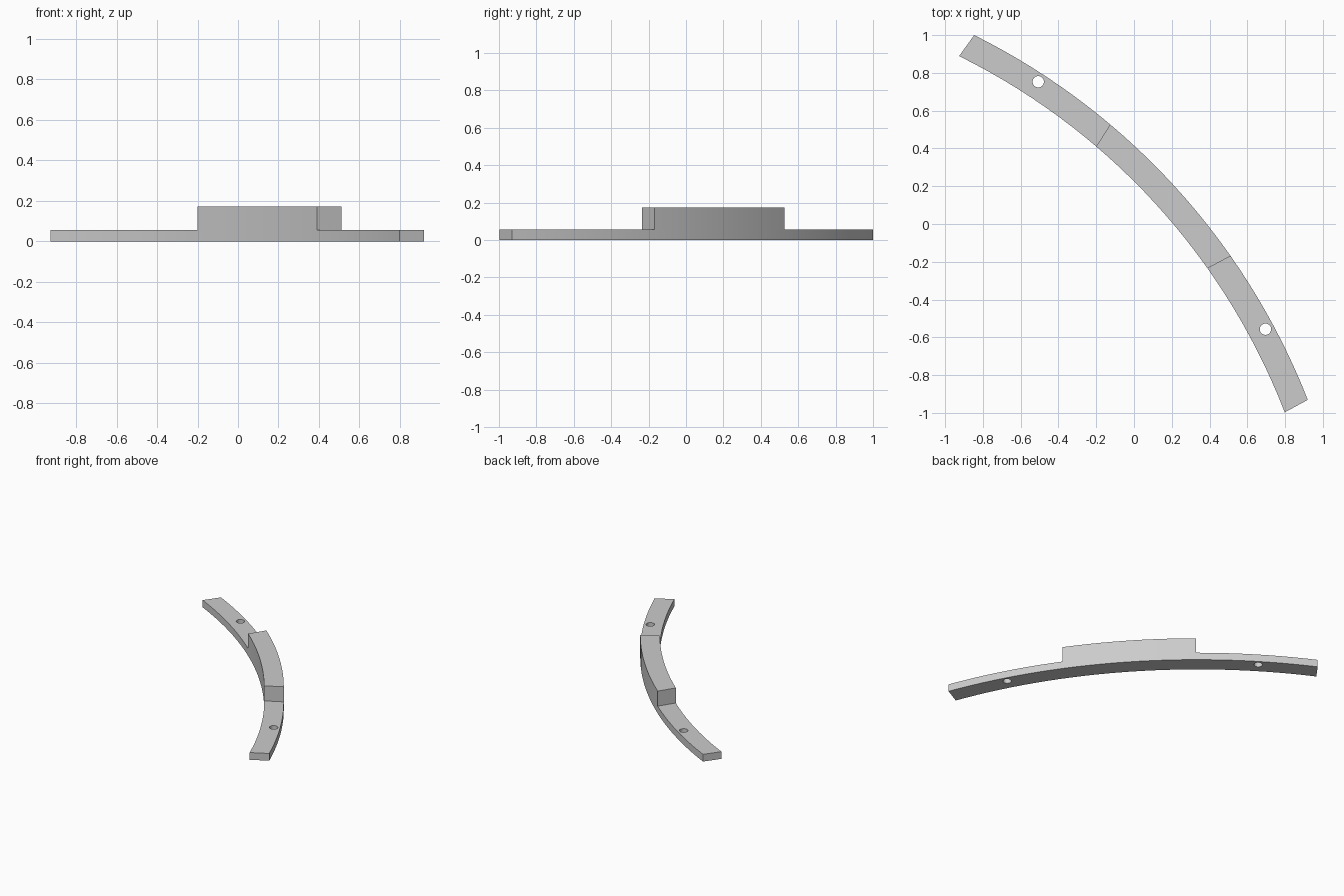
import bpy, bmesh, math
from mathutils import Vector

old = bpy.data.objects.get("Cube")
if old:
    bpy.data.objects.remove(old, do_unlink=True)

BASE_TOP, BLOCK_TOP, STEPS = 0.056, 0.173, 10

grey = bpy.data.materials.new("plain_grey")
grey.use_nodes = True
colour = (0.6, 0.6, 0.6, 1)
grey.diffuse_color = colour
grey.node_tree.nodes["Principled BSDF"].inputs["Base Color"].default_value = colour


def arc_point(start, end, rise, u):
    """Point on a circular arc over a chord, with u from -1 to 1 along it."""
    a, b = Vector(start), Vector(end)
    half = (b - a).length / 2
    radius = (half ** 2 + rise ** 2) / (2 * rise)
    along = (b - a).normalized()
    outward = Vector((-along.y, along.x))
    height = math.sqrt(radius ** 2 - (u * half) ** 2) - radius + rise
    return (a + b) / 2 + along * u * half + outward * height


def stations(marks):
    """Evenly divide each stretch between consecutive marks."""
    out = [marks[0]]
    for a, b in zip(marks, marks[1:]):
        out += [a + (b - a) * i / STEPS for i in range(1, STEPS + 1)]
    return out


def raise_faces(bm, faces, height):
    result = bmesh.ops.extrude_face_region(bm, geom=faces)["geom"]
    moved = [g for g in result if isinstance(g, bmesh.types.BMVert)]
    bmesh.ops.translate(bm, verts=moved, vec=(0, 0, height))
    return [g for g in result if isinstance(g, bmesh.types.BMFace)]


# Curved strip outline: wing, central block, wing
bm = bmesh.new()
outer = [bm.verts.new((*arc_point((-0.846, 1.0), (0.92, -0.931), 0.243, u), 0))
         for u in stations((-1, -0.362, 0.36, 1))]
inner = [bm.verts.new((*arc_point((-0.926, 0.889), (0.798, -0.997), 0.240, u), 0))
         for u in stations((-1, -0.34, 0.344, 1))]
strip = [bm.faces.new((inner[i], inner[i + 1], outer[i + 1], outer[i]))
         for i in range(len(outer) - 1)]
middle = strip[STEPS:2 * STEPS]
mid_centres = [f.calc_center_median().xy.copy() for f in middle]

# Base thickness, then the raised central block
floor = bmesh.ops.duplicate(bm, geom=strip)["geom"]
top = raise_faces(bm, strip, BASE_TOP)
block = [f for f in top
         if any((f.calc_center_median().xy - c).length < 1e-4 for c in mid_centres)]
raise_faces(bm, block, BLOCK_TOP - BASE_TOP)
bmesh.ops.remove_doubles(bm, verts=bm.verts[:], dist=1e-5)
bmesh.ops.recalc_face_normals(bm, faces=bm.faces[:])

# Merge the coplanar strips on the flat tops and underside
bmesh.ops.dissolve_limit(bm, angle_limit=math.radians(0.2),
                         verts=bm.verts[:], edges=bm.edges[:])
mesh = bpy.data.meshes.new("curved_bracket")
bm.to_mesh(mesh)
bm.free()
bracket = bpy.data.objects.new("curved_bracket", mesh)
bpy.context.collection.objects.link(bracket)
mesh.materials.append(grey)

# Screw holes through both wings
for side, x, y in (("right", -0.507, 0.753), ("left", 0.696, -0.557)):
    bpy.ops.mesh.primitive_cylinder_add(vertices=32, radius=0.03, depth=0.3,
                                        location=(x, y, 0))
    cutter = bpy.context.object
    cutter.name = f"{side}_hole_cutter"
    cutter.data.materials.append(grey)
    cutter.hide_render = True
    cutter.hide_set(True)
    cut = bracket.modifiers.new(f"{side}_screw_hole", 'BOOLEAN')
    cut.operation = 'DIFFERENCE'
    cut.solver = 'EXACT'
    cut.object = cutter

bpy.ops.object.select_all(action='DESELECT')
bpy.context.view_layer.objects.active = bracket
bracket.select_set(True)
bpy.ops.object.shade_smooth_by_angle(angle=math.radians(30))
